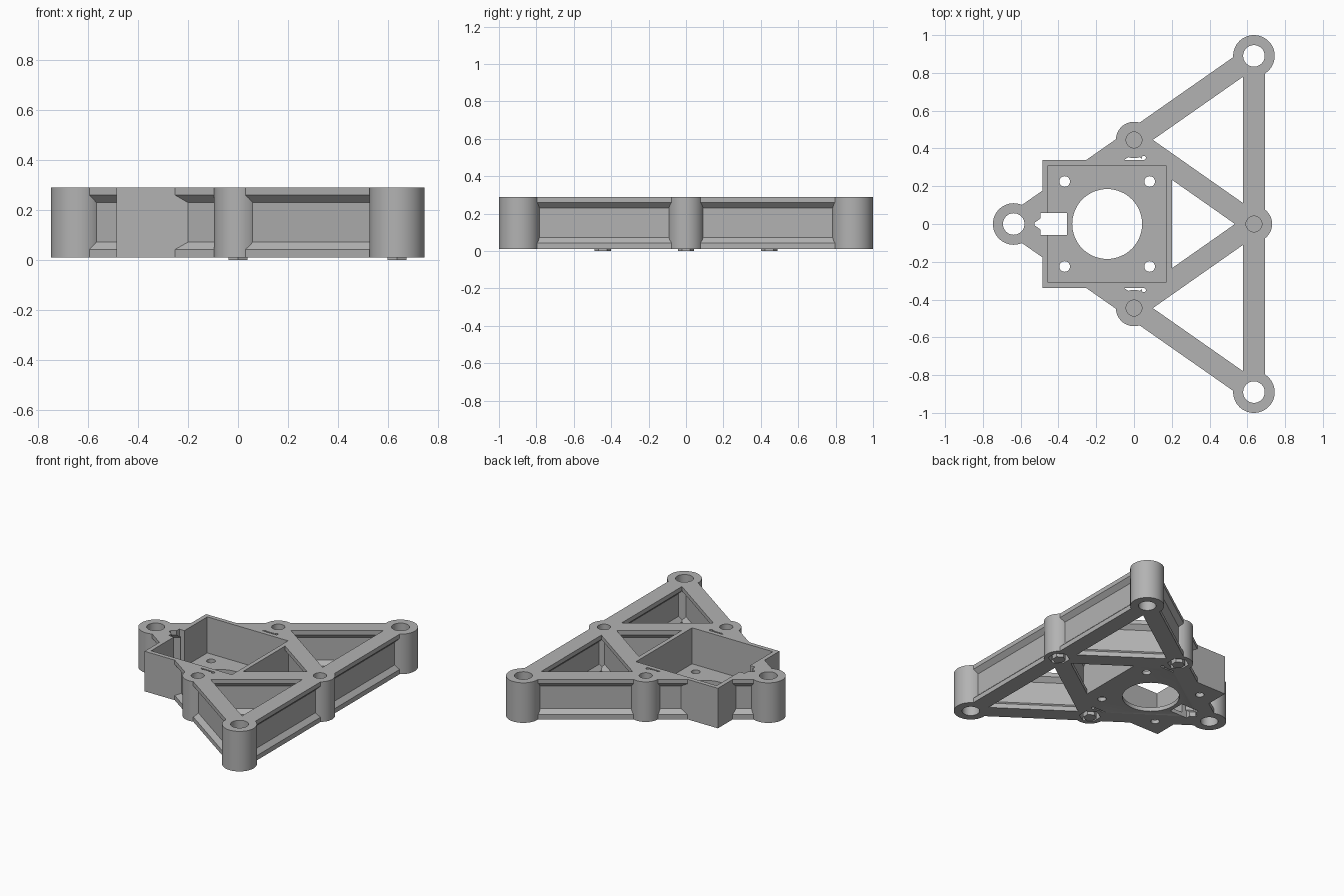
import bpy
import bmesh
import math
from mathutils import Matrix, Vector

cube = bpy.data.objects.get("Cube")
if cube:
    bpy.data.objects.remove(cube, do_unlink=True)

BOTTOM, TOP = 0.01, 0.29
FLANGE, WEB = 0.0575, 0.028

grey = bpy.data.materials.new("printed grey plastic")
grey.use_nodes = True
colour = (0.45, 0.45, 0.45, 1)
grey.diffuse_color = colour
grey.node_tree.nodes["Principled BSDF"].inputs["Base Color"].default_value = colour


def make_object(name, bm):
    bmesh.ops.recalc_face_normals(bm, faces=bm.faces)
    mesh = bpy.data.meshes.new(name)
    bm.to_mesh(mesh)
    bm.free()
    mesh.materials.append(grey)
    obj = bpy.data.objects.new(name, mesh)
    bpy.context.collection.objects.link(obj)
    return obj


def cylinder(name, x, y, radius, z0, z1, sides=64):
    bm = bmesh.new()
    bmesh.ops.create_cone(bm, cap_ends=True, segments=sides, radius1=radius,
                          radius2=radius, depth=z1 - z0,
                          matrix=Matrix.Translation((x, y, (z0 + z1) / 2)))
    return make_object(name, bm)


def box(name, x0, x1, y0, y1, z0, z1):
    bm = bmesh.new()
    centre = Matrix.Translation(((x0 + x1) / 2, (y0 + y1) / 2, (z0 + z1) / 2))
    bmesh.ops.create_cube(bm, size=1, matrix=centre @ Matrix.Diagonal(
        (x1 - x0, y1 - y0, z1 - z0, 1)))
    return make_object(name, bm)


def i_beam(name, start, end):
    """Chamfered I-section swept between two points of the plan."""
    a, b = Vector((*start, 0)), Vector((*end, 0))
    along = (b - a).normalized()
    side = Vector((-along.y, along.x, 0))
    half = [(FLANGE, BOTTOM), (FLANGE, 0.043), (WEB, 0.072),
            (WEB, 0.23), (FLANGE, 0.26), (FLANGE, TOP)]
    profile = half + [(-w, z) for w, z in reversed(half)]
    bm = bmesh.new()
    ring = [bm.verts.new(a + side * w + Vector((0, 0, z))) for w, z in profile]
    face = bm.faces.new(ring)
    out = bmesh.ops.extrude_face_region(bm, geom=[face])["geom"]
    # keep the start cap so the sweep is closed
    if not face.is_valid or face not in bm.faces[:]:
        bm.faces.new(ring)
    bmesh.ops.translate(bm, vec=b - a, verts=[
        g for g in out if isinstance(g, bmesh.types.BMVert)])
    bmesh.ops.holes_fill(bm, edges=[e for e in bm.edges if e.is_boundary])
    return make_object(name, bm)


def combine(target, operation, tools):
    for tool in tools:
        mod = target.modifiers.new("cut", 'BOOLEAN')
        mod.operation = operation
        mod.solver = 'EXACT'
        mod.object = tool
        bpy.context.view_layer.objects.active = target
        bpy.ops.object.modifier_apply(modifier=mod.name)
        bpy.data.objects.remove(tool, do_unlink=True)


tip, left, right = (-0.637, 0), (0.635, 0.89), (0.635, -0.89)
corners = [tip, left, right]
mids = [(0, 0.445), (0, -0.445), (0.635, 0)]

# Triangular frame, braces, electronics tray and round bosses
frame = box("truss_frame", -0.485, 0.2, -0.34, 0.34, BOTTOM, TOP)
solids = [i_beam("beam", a, b) for a, b in
          [(tip, left), (tip, right), (left, right),
           (mids[0], mids[2]), (mids[1], mids[2])]]
solids += [cylinder("corner_boss", x, y, 0.11, BOTTOM, TOP) for x, y in corners]
solids += [cylinder("middle_boss", x, y, 0.096, BOTTOM, TOP) for x, y in mids]
combine(frame, 'UNION', solids)

# Tray cavity, cable notch, bolt holes and nut pockets
cuts = [box("cavity", -0.455, 0.17, -0.31, 0.31, 0.038, 0.4),
        box("notch", -0.495, -0.355, -0.058, 0.058, -0.1, 0.4),
        cylinder("motor_hole", -0.142, 0, 0.185, -0.1, 0.2)]
cuts += [cylinder("corner_hole", x, y, 0.057, -0.1, 0.4) for x, y in corners]
for x, y in mids:
    cuts.append(cylinder("bolt_hole", x, y, 0.042, 0.1, 0.4, 32))
    cuts.append(cylinder("nut_pocket", x, y, 0.07, -0.1, 0.09, 6))
for s in (-1, 1):
    cuts += [cylinder("screw_hole", x, s * 0.225, 0.028, -0.1, 0.2, 32)
             for x in (-0.367, 0.083)]
    cuts.append(cylinder("wire_hole", 0.052, s * 0.35, 0.011, -0.1, 0.4, 16))
combine(frame, 'DIFFERENCE', cuts)

# Support plugs standing in the nut pockets
parts = [frame] + [cylinder(f"pocket_support_{i}", x, y, 0.044, 0, 0.092, 6)
                   for i, (x, y) in enumerate(mids, 1)]

for obj in parts:
    bpy.ops.object.select_all(action='DESELECT')
    obj.select_set(True)
    bpy.context.view_layer.objects.active = obj
    bpy.ops.object.shade_smooth_by_angle(angle=math.radians(25))
